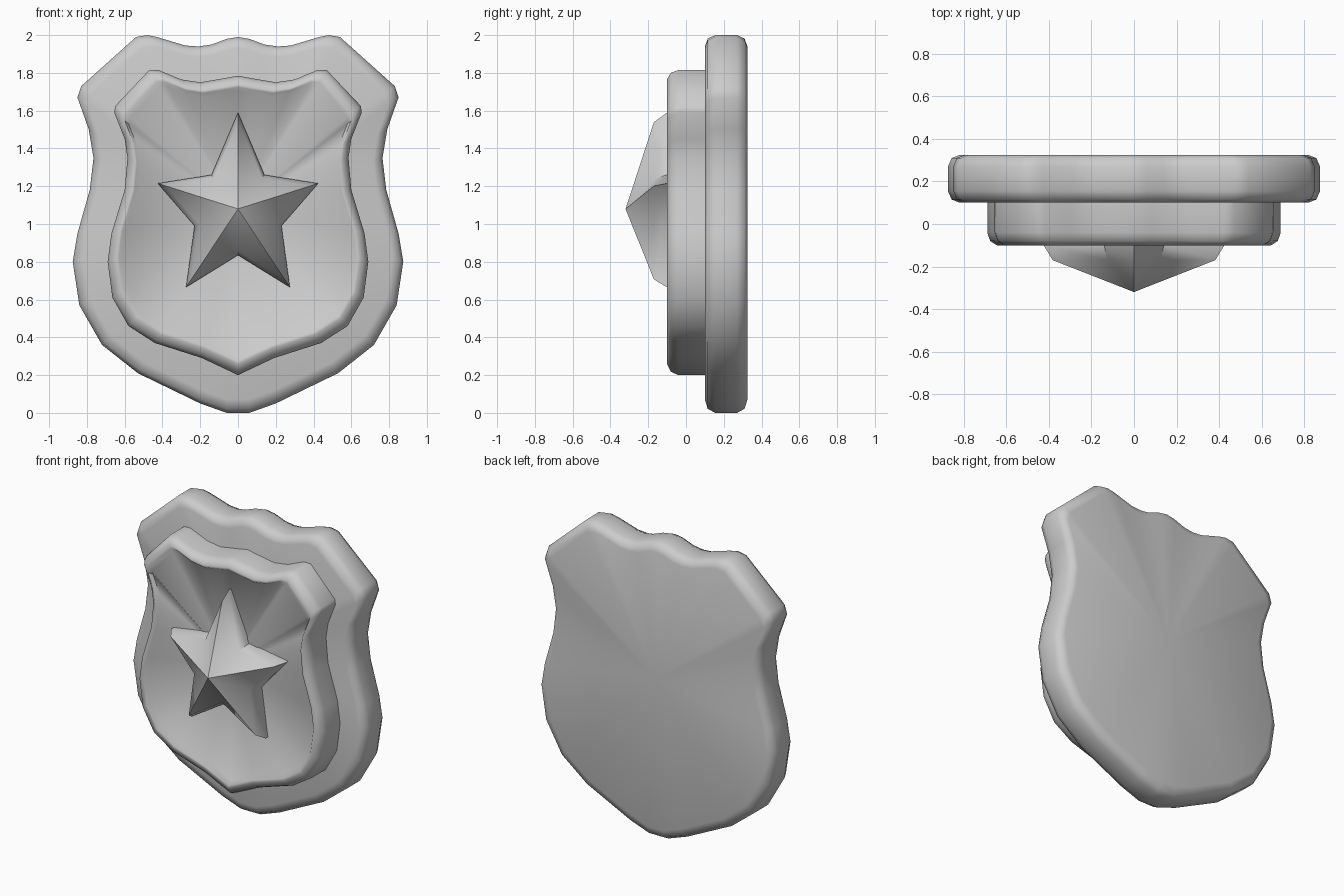
import bpy, bmesh, math

cube = bpy.data.objects.get("Cube")
if cube:
    bpy.data.objects.remove(cube, do_unlink=True)

grey = bpy.data.materials.new("plain_grey")
grey.use_nodes = True
grey.diffuse_color = (0.6, 0.6, 0.6, 1)
grey.node_tree.nodes["Principled BSDF"].inputs["Base Color"].default_value = (0.6, 0.6, 0.6, 1)

CENTRE = 1.08


def mirrored(half):
    """Close a right-hand outline, listed top to bottom, across x = 0."""
    return half + [(-x, z) for x, z in reversed(half) if x > 0]


def loft(name, outline, rings, tip_front, tip_back, angle, raised=()):
    """Join scaled copies of an outline from back to front, with a fan at each end.
    Points in raised stay level with the rim on the last ring."""
    bm = bmesh.new()
    n = len(outline)
    loops = []
    for i, (scale, y) in enumerate(rings):
        last = i == len(rings) - 1
        loops.append([bm.verts.new((x * scale, rings[i - 1][1] if last and k in raised else y,
                                    CENTRE + (z - CENTRE) * scale))
                      for k, (x, z) in enumerate(outline)])
    for a, b in zip(loops, loops[1:]):
        for k in range(n):
            j = (k + 1) % n
            bm.faces.new((a[k], a[j], b[j], b[k]))
    for loop, y in ((loops[0], tip_back), (loops[-1], tip_front)):
        tip = bm.verts.new((0, y, CENTRE))
        for k in range(n):
            bm.faces.new((loop[k], loop[(k + 1) % n], tip))
    bmesh.ops.recalc_face_normals(bm, faces=bm.faces)
    mesh = bpy.data.meshes.new(name)
    bm.to_mesh(mesh)
    bm.free()
    mesh.materials.append(grey)
    obj = bpy.data.objects.new(name, mesh)
    bpy.context.collection.objects.link(obj)
    bpy.ops.object.select_all(action="DESELECT")
    obj.select_set(True)
    bpy.context.view_layer.objects.active = obj
    bpy.ops.object.shade_smooth_by_angle(angle=math.radians(angle))
    # Crisp borders on the two corner rays
    if raised:
        tip = len(mesh.vertices) - 1
        start = (len(rings) - 1) * n
        sharp = mesh.attributes.get("sharp_edge") or mesh.attributes.new("sharp_edge", "BOOLEAN", "EDGE")
        for e in mesh.edges:
            ends = set(e.vertices)
            if tip in ends and (min(ends) - start) in raised:
                sharp.data[e.index].value = True
    return obj


# Back plate
plate = mirrored([(0, 1.99), (0.06, 1.98), (0.14, 1.95), (0.21, 1.94), (0.28, 1.945),
                  (0.43, 1.99), (0.48, 2.0), (0.54, 1.99), (0.83, 1.73), (0.85, 1.67),
                  (0.79, 1.5), (0.765, 1.35), (0.785, 1.18), (0.85, 0.95), (0.875, 0.8),
                  (0.84, 0.57), (0.72, 0.36), (0.53, 0.21), (0.2, 0.05), (0.06, 0)])
loft("back_plate", plate,
     [(0.935, 0.325), (0.98, 0.31), (1, 0.27), (1, 0.155), (0.98, 0.115), (0.935, 0.1)],
     0.1, 0.325, 60)

# Front shield with a rounded rim and a shallow recessed panel
shield = mirrored([(0, 1.785), (0.08, 1.77), (0.2, 1.75), (0.3, 1.765), (0.42, 1.815),
                   (0.47, 1.815), (0.65, 1.625), (0.655, 1.59), (0.6, 1.45), (0.585, 1.35),
                   (0.6, 1.18), (0.67, 0.95), (0.69, 0.8), (0.665, 0.61), (0.58, 0.46),
                   (0.44, 0.37), (0.19, 0.29), (0, 0.2)])
corners = {5, 6, len(shield) - 5, len(shield) - 6}
loft("front_shield", shield,
     [(1, 0.11), (1, -0.04), (0.98, -0.08), (0.935, -0.1), (0.915, -0.1), (0.885, -0.075)],
     -0.075, 0.11, 60, corners)

# Raised star
star = mirrored([(0, 1.59), (0.14, 1.26), (0.425, 1.215), (0.23, 0.99), (0.275, 0.665), (0, 0.835)])
loft("star", star, [(1, -0.05), (1, -0.1), (0.9, -0.17)], -0.32, -0.05, 50)
